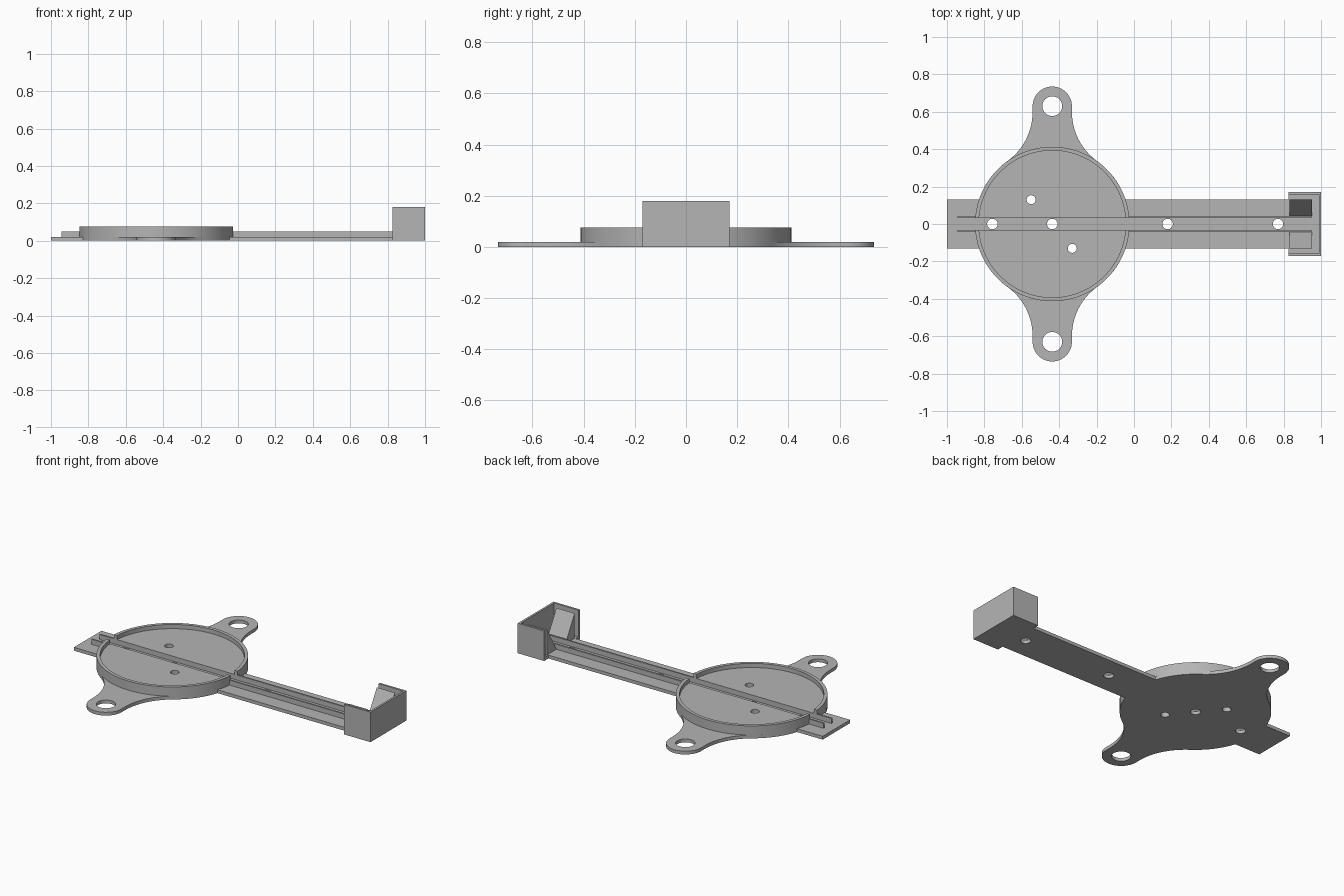
import bpy, bmesh
from math import sin, cos, pi, atan2, hypot, radians
from mathutils import Matrix

cube = bpy.data.objects.get("Cube")
if cube:
    bpy.data.objects.remove(cube, do_unlink=True)

grey = bpy.data.materials.new("plain_grey")
grey.use_nodes = True
grey.diffuse_color = (0.46, 0.46, 0.46, 1)
grey.node_tree.nodes["Principled BSDF"].inputs["Base Color"].default_value = grey.diffuse_color

# Main dimensions
DISH_X, DISH_R, RIM = -0.437, 0.413, 0.02
PLATE, FLOOR, RIM_TOP, BOX_TOP = 0.02, 0.05, 0.075, 0.18
SLOT, RAIL, BAR = 0.033, 0.043, 0.13
EAR_Y, EAR_R = 0.63, 0.105


def prism(name, points, z0, z1, matrix=None):
    """Extrude a closed 2D outline from z0 to z1."""
    bm = bmesh.new()
    face = bm.faces.new([bm.verts.new((x, y, z0)) for x, y in points])
    new = bmesh.ops.extrude_face_region(bm, geom=[face])["geom"]
    bmesh.ops.translate(bm, vec=(0, 0, z1 - z0),
                        verts=[v for v in new if isinstance(v, bmesh.types.BMVert)])
    if matrix:
        bm.transform(matrix)
    bmesh.ops.recalc_face_normals(bm, faces=bm.faces)
    mesh = bpy.data.meshes.new(name)
    bm.to_mesh(mesh)
    bm.free()
    mesh.materials.append(grey)
    obj = bpy.data.objects.new(name, mesh)
    bpy.context.collection.objects.link(obj)
    return obj


def arc(cx, cy, r, a0, a1, n):
    return [(cx + r * cos(a0 + (a1 - a0) * i / n), cy + r * sin(a0 + (a1 - a0) * i / n))
            for i in range(n + 1)]


def circle(cx, cy, r, n=48):
    return arc(cx, cy, r, 0, 2 * pi, n)[:-1]


def block(name, x0, x1, y0, y1, z0, z1):
    return prism(name, [(x0, y0), (x1, y0), (x1, y1), (x0, y1)], z0, z1)


def combine(obj, tool, operation="DIFFERENCE"):
    """Apply a boolean and discard the tool."""
    mod = obj.modifiers.new("cut", "BOOLEAN")
    mod.operation, mod.solver, mod.object = operation, "EXACT", tool
    bpy.context.view_layer.objects.active = obj
    bpy.ops.object.modifier_apply(modifier=mod.name)
    bpy.data.objects.remove(tool, do_unlink=True)


def drill(obj, x, y, r):
    combine(obj, prism("drill", circle(x, y, r, 32), -0.1, 0.3))


# Base plate: disc flowing into two ears through tangent fillets, plus the long bar
fillet_y = 0.6
fillet_r = (EAR_R ** 2 + fillet_y ** 2 - DISH_R ** 2) / (2 * (DISH_R - EAR_R))
fillet_x = EAR_R + fillet_r
tangent = atan2(fillet_y, fillet_x)
quarter = (arc(0, 0, DISH_R, 0, tangent, 16)
           + arc(fillet_x, fillet_y, fillet_r, tangent + pi, pi, 14)[1:]
           + arc(0, EAR_Y, EAR_R, 0, pi / 2, 14))
half = quarter + [(-x, y) for x, y in reversed(quarter[:-1])]
outline = half + [(x, -y) for x, y in reversed(half[1:-1])]
base = prism("base_plate", [(x + DISH_X, y) for x, y in outline], 0, PLATE)
combine(base, block("bar", -1, 0.83, -BAR, BAR, 0, PLATE), "UNION")
for side in (-1, 1):
    drill(base, DISH_X, side * EAR_Y, 0.053)

# Round dish with raised rim and a wire slot across it
dish = prism("dish", circle(DISH_X, 0, DISH_R, 96), PLATE, RIM_TOP)
combine(dish, prism("recess", circle(DISH_X, 0, DISH_R - RIM, 96), FLOOR, 0.2))
combine(dish, block("slot", -1, 0.2, -SLOT, SLOT, PLATE - 0.01, 0.2))

# Screw holes: along the slot in the plate, and two offset through the dish
for x in (-0.757, DISH_X, 0.18, 0.77):
    drill(base, x, 0, 0.028)
for x, y in ((-0.55, 0.13), (-0.33, -0.13)):
    for part in (base, dish):
        drill(part, x, y, 0.024)

# Rails either side of the slot, outside the dish
for side, label in ((1, "back"), (-1, "front")):
    y0, y1 = sorted((side * SLOT, side * RAIL))
    block(label + "_short_rail", -0.945, DISH_X - DISH_R + 0.01, y0, y1, PLATE, FLOOR)
    block(label + "_long_rail", DISH_X + DISH_R - 0.01, 0.95, y0, y1, PLATE, FLOOR)

# End housing, open at the top and towards the dish
housing = block("end_housing", 0.825, 1, -0.17, 0.17, 0, BOX_TOP)
combine(housing, block("cavity", 0.7, 0.988, -0.158, 0.158, PLATE, 0.3))
drill(housing, 0.77, 0, 0.028)

# Two sloping ramps forming a V inside the housing
to_x = Matrix(((0, 0, 1, 0), (1, 0, 0, 0), (0, 1, 0, 0), (0, 0, 0, 1)))
for side, label in ((1, "back"), (-1, "front")):
    prism(label + "_ramp", [(side * RAIL, PLATE), (side * BAR, PLATE), (side * BAR, 0.17)],
          0.832, 0.953, to_x)

# Smooth the round walls, keep edges crisp
for part in (base, dish):
    bpy.ops.object.select_all(action="DESELECT")
    part.select_set(True)
    bpy.context.view_layer.objects.active = part
    bpy.ops.object.shade_smooth_by_angle(angle=radians(30))
